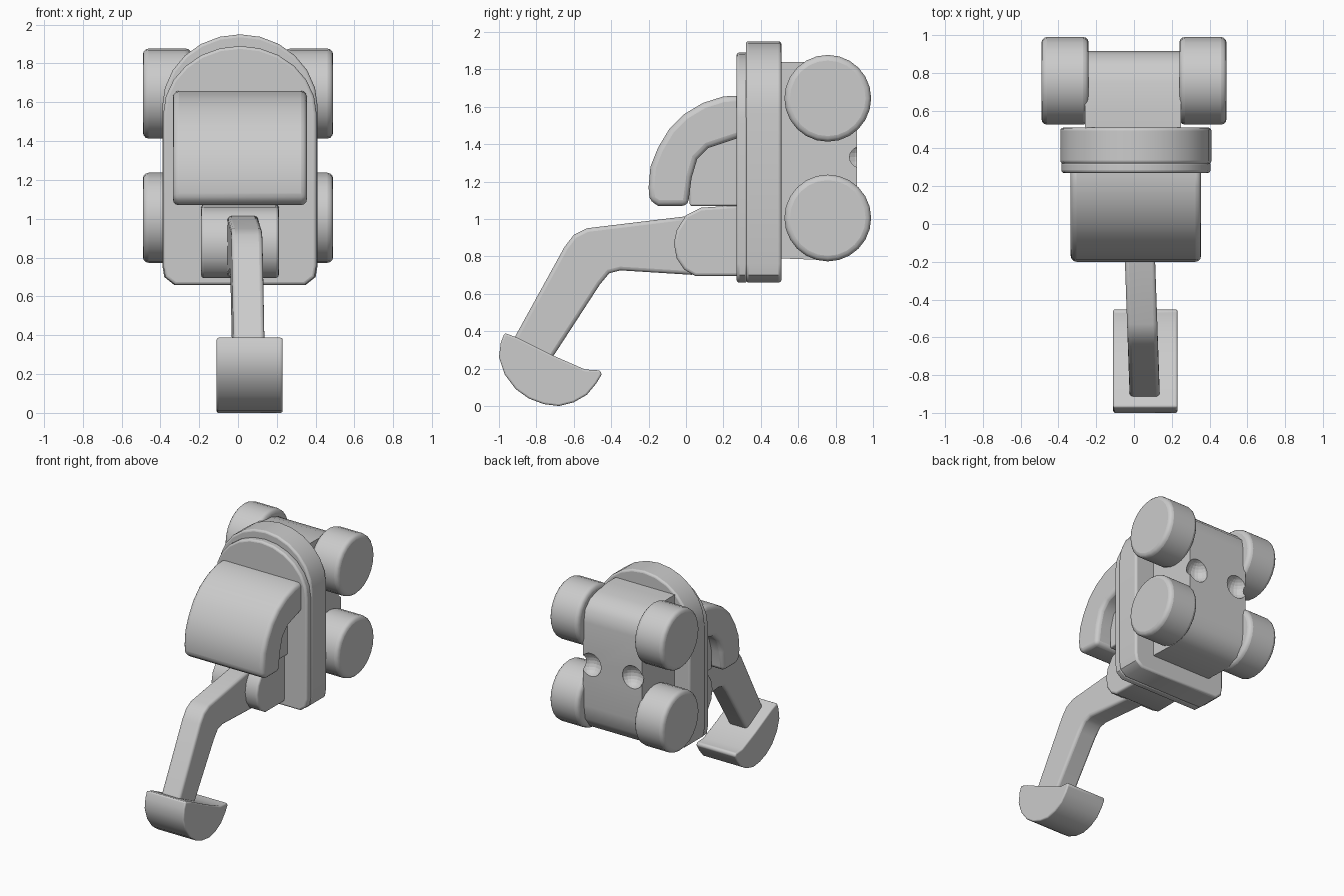
import bpy, bmesh, math
from mathutils import Vector

if "Cube" in bpy.data.objects:
    bpy.data.objects.remove(bpy.data.objects["Cube"])


def finish(ob, bevel, angle=40):
    bpy.ops.object.select_all(action='DESELECT')
    bpy.context.view_layer.objects.active = ob
    ob.select_set(True)
    if bevel:
        m = ob.modifiers.new("Soft edges", 'BEVEL')
        m.width, m.segments, m.limit_method = bevel, 3, 'ANGLE'
        m.angle_limit = math.radians(50)
    bpy.ops.object.shade_smooth_by_angle(angle=math.radians(angle))
    return ob


def prism(name, pts, a, b, place, bevel=0.02):
    """Extrude a 2D profile from a to b; place(u, v, t) gives the 3D point."""
    bm = bmesh.new()
    rings = [[bm.verts.new(place(u, v, t)) for u, v in pts] for t in (a, b)]
    bm.faces.new(rings[0])
    bm.faces.new(rings[1])
    n = len(pts)
    for i in range(n):
        j = (i + 1) % n
        bm.faces.new((rings[0][i], rings[0][j], rings[1][j], rings[1][i]))
    bmesh.ops.recalc_face_normals(bm, faces=bm.faces)
    me = bpy.data.meshes.new(name)
    bm.to_mesh(me)
    bm.free()
    ob = bpy.data.objects.new(name, me)
    bpy.context.collection.objects.link(ob)
    return finish(ob, bevel)


side = lambda y, z, x: Vector((x, y, z))      # profile drawn in the side view
front = lambda x, z, y: Vector((x + 0.01, y, z))  # profile drawn in the front view


# Arched upright plate, with a slightly lower front layer
def arch(w, spring, top):
    pts = [(-w + 0.06, 0.66), (w - 0.06, 0.66), (w - 0.01, 0.70), (w, 0.76)]
    for i in range(13):
        a = math.pi * i / 12
        pts.append((w * math.cos(a), spring + (top - spring) * math.sin(a)))
    return pts + [(-w, 0.76), (-w + 0.01, 0.70)]


prism("back_plate", arch(0.40, 1.58, 1.95), 0.32, 0.51, front, 0.015)
prism("back_plate_front", arch(0.395, 1.54, 1.89), 0.27, 0.33, front, 0.015)

# Chassis between the wheels, with a hollow at each side of its rear face
chassis = prism("chassis", [(0.48, 0.79), (0.75, 0.78), (0.84, 0.81), (0.90, 0.89),
                (0.915, 1.0), (0.915, 1.65), (0.90, 1.74), (0.84, 1.80),
                (0.75, 1.83), (0.60, 1.84), (0.48, 1.84)], -0.26, 0.25, side, 0.0)
for s in (-1, 1):
    bpy.ops.mesh.primitive_uv_sphere_add(segments=20, ring_count=12, radius=0.09,
                                         location=(s * 0.18, 0.93, 1.33))
    cutter = bpy.context.object
    cutter.name = "hollow_cutter"
    cutter.hide_render = True
    cutter.hide_set(True)
    m = chassis.modifiers.new("Hollow", 'BOOLEAN')
    m.operation, m.object, m.solver = 'DIFFERENCE', cutter, 'EXACT'

# Four wheels
for s in (-1, 1):
    for z in (1.645, 1.005):
        bpy.ops.mesh.primitive_cylinder_add(vertices=24, radius=0.232, depth=0.25,
                                            location=(s * 0.365, 0.758, z),
                                            rotation=(0, math.pi / 2, 0))
        wheel = bpy.context.object
        wheel.name = "wheel"
        finish(wheel, 0.03)

# Curved hood and the narrower block beneath it
prism("hood", [(0.30, 1.66), (0.20, 1.655), (0.09, 1.62), (-0.01, 1.56), (-0.09, 1.48),
               (-0.15, 1.38), (-0.19, 1.28), (-0.20, 1.17), (-0.195, 1.10), (-0.15, 1.07),
               (0.01, 1.07), (0.03, 1.22), (0.06, 1.32), (0.12, 1.38), (0.30, 1.44)],
      -0.335, 0.355, side, 0.03)
prism("hood_core", [(0.30, 1.07), (0.02, 1.07), (0.02, 1.25), (0.06, 1.36), (0.30, 1.47)],
      -0.24, 0.24, side, 0.01)

# Arm mount
prism("arm_mount", [(0.30, 0.695), (0.05, 0.695), (-0.01, 0.73), (-0.05, 0.79),
                    (-0.065, 0.87), (-0.05, 0.94), (0.0, 1.02), (0.08, 1.06), (0.30, 1.075)],
      -0.19, 0.21, side, 0.015)

# Bent arm, drifting slightly sideways towards the bucket
lean = lambda y, z, x: Vector((x - 0.035 * y, y, z))
prism("arm", [(0.05, 1.02), (-0.53, 0.95), (-0.60, 0.915), (-0.65, 0.85), (-0.92, 0.36),
              (-0.86, 0.25), (-0.72, 0.25), (-0.46, 0.65), (-0.41, 0.71), (-0.35, 0.725),
              (0.05, 0.70)], -0.055, 0.105, lean, 0.02)

# Scoop-shaped bucket
prism("bucket", [(-0.97, 0.39), (-0.99, 0.34), (-1.0, 0.26), (-0.97, 0.17), (-0.91, 0.09),
                 (-0.84, 0.04), (-0.76, 0.01), (-0.68, 0.0), (-0.60, 0.02), (-0.53, 0.06),
                 (-0.48, 0.12), (-0.45, 0.17), (-0.46, 0.19), (-0.54, 0.195),
                 (-0.70, 0.265), (-0.90, 0.365)], -0.11, 0.23, side, 0.01)
